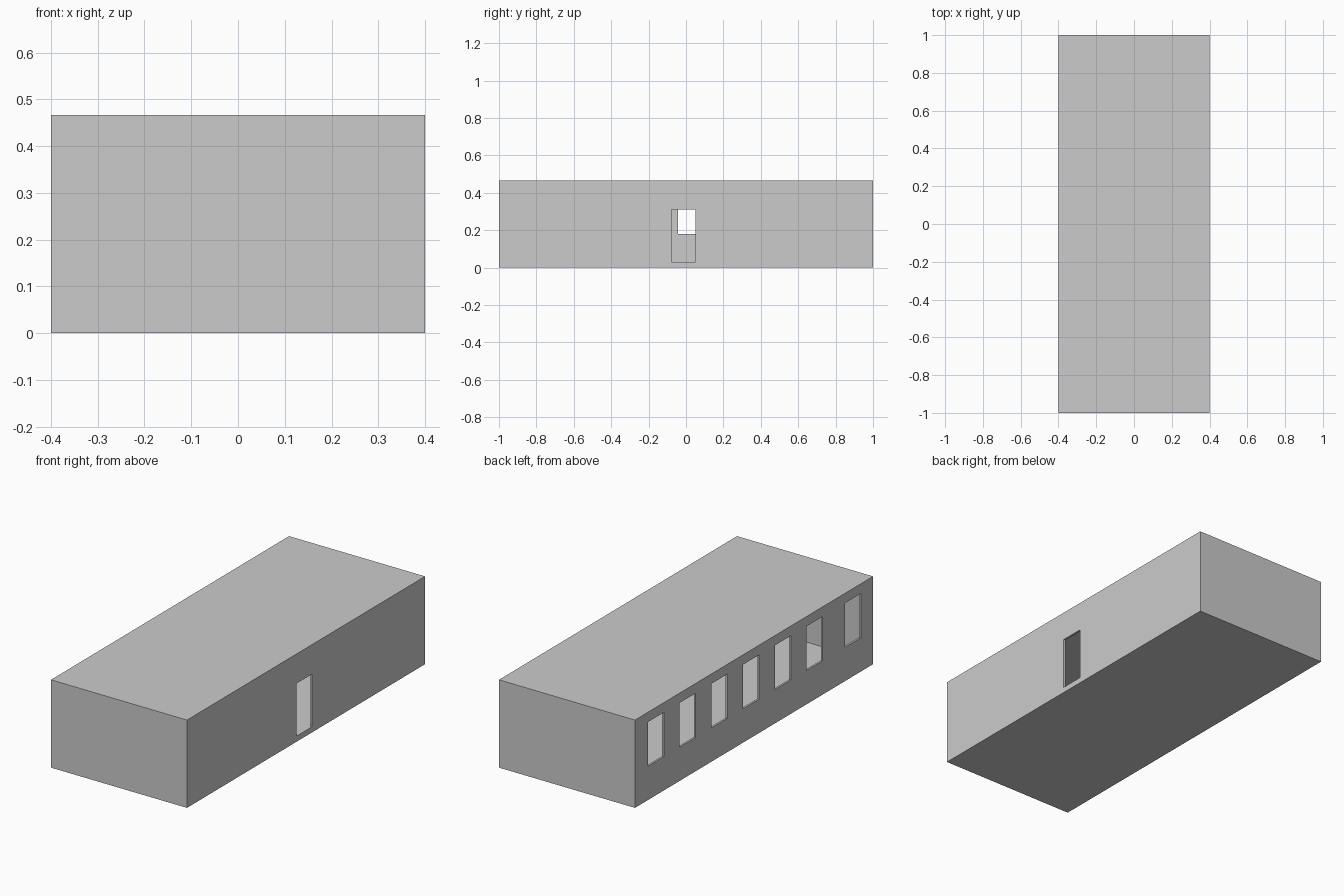
import bpy

if "Cube" in bpy.data.objects:
    bpy.data.objects.remove(bpy.data.objects["Cube"])


def box(name, x, y, z):
    """Box from (min, max) ranges on each axis."""
    verts = [(a, b, c) for a in x for b in y for c in z]
    faces = [(0, 1, 3, 2), (4, 6, 7, 5), (0, 4, 5, 1),
             (2, 3, 7, 6), (0, 2, 6, 4), (1, 5, 7, 3)]
    mesh = bpy.data.meshes.new(name)
    mesh.from_pydata(verts, [], faces)
    obj = bpy.data.objects.new(name, mesh)
    bpy.context.collection.objects.link(obj)
    return obj


def cut(target, cutter):
    """Subtract a box from the target, then discard it."""
    mod = target.modifiers.new(cutter.name, 'BOOLEAN')
    mod.operation = 'DIFFERENCE'
    mod.solver = 'EXACT'
    mod.object = cutter
    bpy.context.view_layer.objects.active = target
    bpy.ops.object.modifier_apply(modifier=mod.name)
    bpy.data.objects.remove(cutter, do_unlink=True)


W, L, H = 0.4, 1.0, 0.467
SIDE, END, FLOOR, ROOF = 0.01, 0.03, 0.03, 0.015

# Hollow hall: thin long walls, thicker ends and floor
hall = box("hall", (-W, W), (-L, L), (0, H))
cut(hall, box("interior", (-W + SIDE, W - SIDE), (-L + END, L - END),
              (FLOOR, H - ROOF)))

# Doorway in the right wall, flush with the floor
cut(hall, box("doorway", (W - 0.05, W + 0.05), (-0.078, 0.05), (FLOOR, 0.31)))

# Window row in the left wall, the last one set further along
centres = [0.825 - 0.267 * i for i in range(6)] + [-0.83]
for c in centres:
    cut(hall, box("window", (-W - 0.05, -W + 0.05), (c - 0.067, c + 0.067),
                  (0.18, 0.415)))
